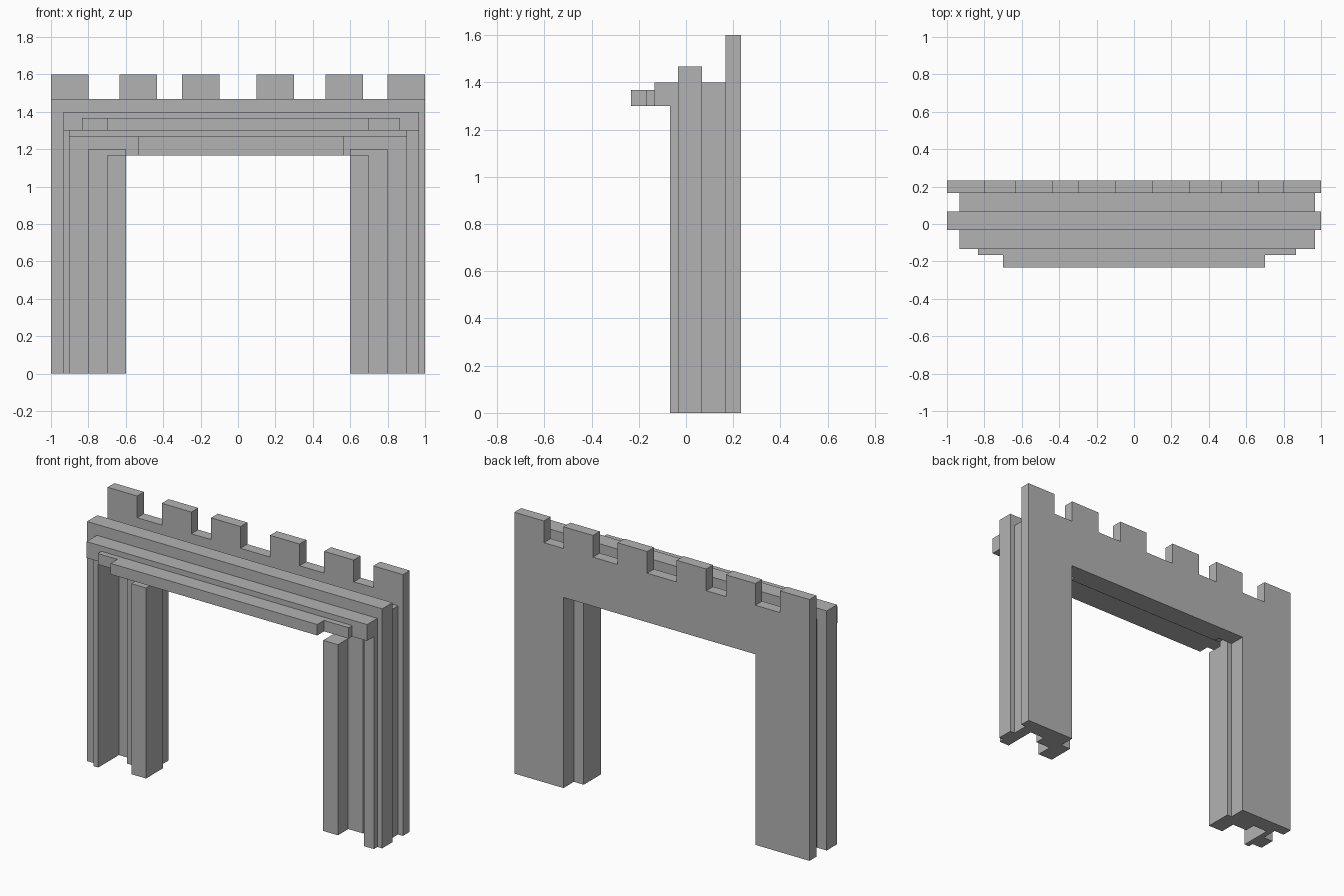
import bpy
import bmesh

old = bpy.data.objects.get("Cube")
if old:
    bpy.data.objects.remove(old, do_unlink=True)

stone = bpy.data.materials.new("grey stone")
stone.use_nodes = True
grey = (0.45, 0.45, 0.45, 1)
stone.diffuse_color = grey
stone.node_tree.nodes["Principled BSDF"].inputs["Base Color"].default_value = grey


def slab(name, outline, y0, y1):
    """Extrude an x-z outline from y0 back to y1."""
    bm = bmesh.new()
    face = bm.faces.new([bm.verts.new((x, y0, z)) for x, z in outline])
    out = bmesh.ops.extrude_face_region(bm, geom=[face])
    verts = [v for v in out["geom"] if isinstance(v, bmesh.types.BMVert)]
    bmesh.ops.translate(bm, verts=verts, vec=(0, y1 - y0, 0))
    bmesh.ops.recalc_face_normals(bm, faces=bm.faces)
    mesh = bpy.data.meshes.new(name)
    bm.to_mesh(mesh)
    bm.free()
    mesh.materials.append(stone)
    obj = bpy.data.objects.new(name, mesh)
    bpy.context.collection.objects.link(obj)
    return obj


def block(name, x0, x1, y0, y1, z0, z1):
    return slab(name, [(x0, z0), (x1, z0), (x1, z1), (x0, z1)], y0, y1)


def arch(name, left, right, in_left, in_right, top, in_top, y0, y1, crest=()):
    """Gate-shaped slab, optionally with a notched crest."""
    outline = [(left, 0), (in_left, 0), (in_left, in_top), (in_right, in_top),
               (in_right, 0), (right, 0)]
    outline += list(crest) or [(right, top), (left, top)]
    return slab(name, outline, y0, y1)


# Back wall with battlements
base, tip, width = 1.467, 1.6, 0.2
crest = []
for start in (0.8, 0.467, 0.1, -0.3, -0.633, -1):
    end = start + width
    if end < 0.99:
        crest.append((end, base))
    crest += [(end, tip), (start, tip)]
    if start > -0.99:
        crest.append((start, base))
arch("battlement_wall", -1, 1, -0.633, 0.667, tip, 1.167, 0.167, 0.233, crest)

# Recessed layers in front of the wall
arch("backing_panel", -0.933, 0.967, -0.633, 0.667, 1.4, 1.167, 0.133, 0.167)
arch("rear_frame", -0.933, 0.967, -0.9, 0.9, 1.4, 1.267, 0.067, 0.133)
block("inner_lintel", -0.533, 0.567, 0.1, 0.133, 1.167, 1.267)

# Main frame and its front trim
arch("main_frame", -1, 1, -0.9, 0.9, 1.467, 1.267, -0.033, 0.067)
arch("front_trim", -0.933, 0.967, -0.9, 0.9, 1.4, 1.3, -0.067, -0.033)

# Stepped cornice above the opening
block("cornice_back", -0.933, 0.967, -0.133, -0.067, 1.3, 1.4)
block("cornice_middle", -0.833, 0.867, -0.167, -0.133, 1.3, 1.367)
block("cornice_front", -0.7, 0.7, -0.233, -0.167, 1.3, 1.367)

# Inner jambs on both sides of the opening
for side, s in (("left", 1), ("right", -1)):
    block(side + "_jamb_post", s * 0.6, s * 0.7, -0.033, 0.067, 0, 1.167)
    block(side + "_jamb_backing", s * 0.6, s * 0.8, 0.067, 0.133, 0, 1.2)
